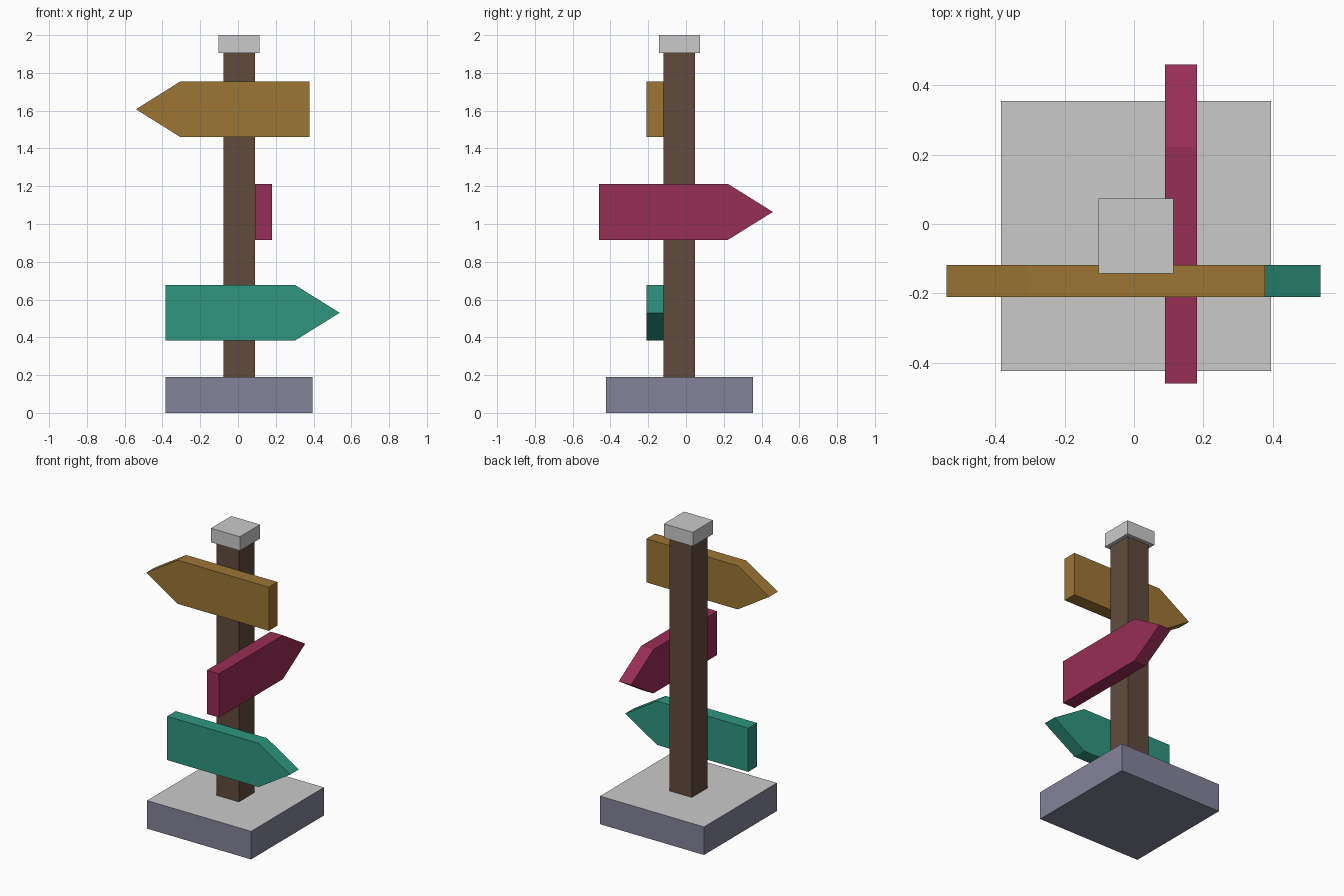
import bpy
import bmesh

default = bpy.data.objects.get("Cube")
if default:
    bpy.data.objects.remove(default, do_unlink=True)


def material(name, hex_code):
    """Flat material from an sRGB hex code, stored as linear values."""
    channels = [int(hex_code[i:i + 2], 16) / 255 for i in (0, 2, 4)]
    linear = [c / 12.92 if c <= 0.04045 else ((c + 0.055) / 1.055) ** 2.4 for c in channels]
    mat = bpy.data.materials.new(name)
    mat.use_nodes = True
    mat.diffuse_color = (*linear, 1)
    mat.node_tree.nodes["Principled BSDF"].inputs["Base Color"].default_value = (*linear, 1)
    return mat


wood = material("brown wood", "614b3d")
light_stone = material("light grey stone", "cacaca")
blue_stone = material("blue grey stone", "84839a")
ochre = material("ochre paint", "9c7634")
crimson = material("crimson paint", "982e55")
teal = material("teal paint", "2e967f")


def prism(name, outline, offset, mat):
    """Extrude a flat outline along an offset into a closed solid."""
    bm = bmesh.new()
    face = bm.faces.new([bm.verts.new(p) for p in outline])
    result = bmesh.ops.extrude_face_region(bm, geom=[face], use_keep_orig=True)
    moved = [g for g in result["geom"] if isinstance(g, bmesh.types.BMVert)]
    bmesh.ops.translate(bm, verts=moved, vec=offset)
    bmesh.ops.recalc_face_normals(bm, faces=bm.faces)
    mesh = bpy.data.meshes.new(name)
    bm.to_mesh(mesh)
    bm.free()
    mesh.materials.append(mat)
    obj = bpy.data.objects.new(name, mesh)
    bpy.context.collection.objects.link(obj)
    return obj


def block(name, center, half, z0, z1, mat):
    """Square upright block around a centre point."""
    cx, cy = center
    corners = ((-1, -1), (1, -1), (1, 1), (-1, 1))
    outline = [(cx + sx * half, cy + sy * half, z0) for sx, sy in corners]
    return prism(name, outline, (0, 0, z1 - z0), mat)


def arrow(tail, shoulder, tip, z0, z1):
    """Side profile of a pointed board as (distance, height) pairs."""
    return [(tail, z0), (shoulder, z0), (tip, (z0 + z1) / 2), (shoulder, z1), (tail, z1)]


# Base slab with a paler top face, post and cap share one axis
axis = (0.006, -0.035)
base = block("base", axis, 0.389, 0, 0.19, blue_stone)
base.data.materials.append(light_stone)
for poly in base.data.polygons:
    poly.material_index = 1 if poly.normal.z > 0.5 else 0
block("post", axis, 0.083, 0.19, 1.905, wood)
block("post_cap", axis, 0.108, 1.905, 2.0, light_stone)

# Front boards pointing to either side
for name, profile, mat in (
    ("upper_sign", arrow(0.378, -0.305, -0.54, 1.46, 1.755), ochre),
    ("lower_sign", arrow(-0.383, 0.30, 0.538, 0.382, 0.678), teal),
):
    prism(name, [(d, -0.21, z) for d, z in profile], (0, 0.092, 0), mat)

# Side board pointing backwards
profile = arrow(-0.46, 0.222, 0.46, 0.916, 1.212)
prism("middle_sign", [(0.089, d, z) for d, z in profile], (0.092, 0, 0), crimson)
